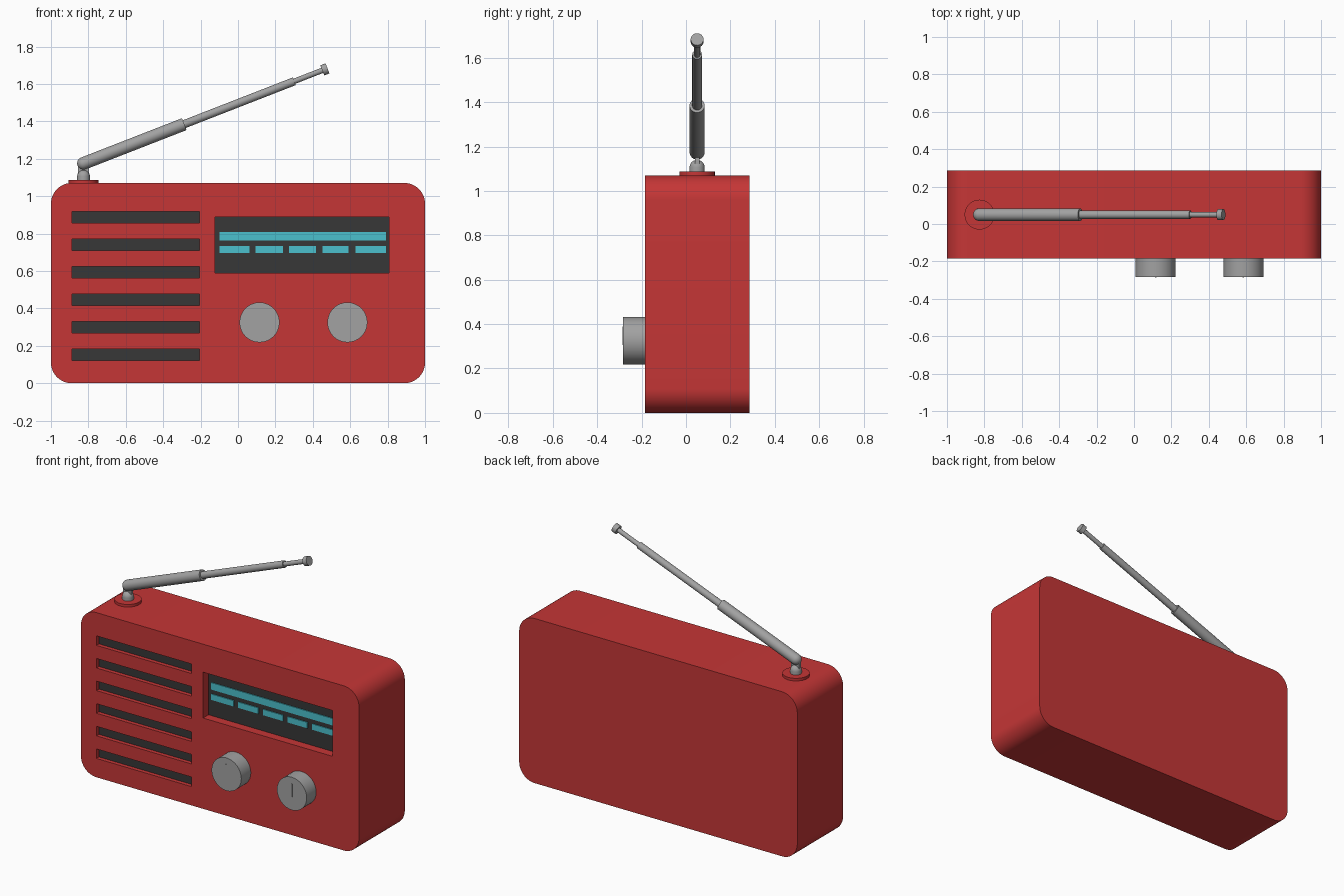
import bpy, bmesh, math
from mathutils import Vector, Matrix

if "Cube" in bpy.data.objects:
    bpy.data.objects.remove(bpy.data.objects["Cube"])


def material(name, rgb):
    m = bpy.data.materials.new(name)
    m.diffuse_color = (*rgb, 1)
    m.use_nodes = True
    m.node_tree.nodes["Principled BSDF"].inputs["Base Color"].default_value = m.diffuse_color
    return m


RED = material("red shell", (0.56, 0.037, 0.037))
DARK = material("dark grey", (0.038, 0.038, 0.038))
GREY = material("metal grey", (0.36, 0.36, 0.36))
CYAN = material("dial cyan", (0.07, 0.53, 0.61))


def finish(name, bm, mat):
    bmesh.ops.recalc_face_normals(bm, faces=bm.faces)
    me = bpy.data.meshes.new(name)
    bm.to_mesh(me)
    bm.free()
    if mat:
        me.materials.append(mat)
    ob = bpy.data.objects.new(name, me)
    bpy.context.collection.objects.link(ob)
    return ob


def smooth(ob):
    bpy.ops.object.select_all(action='DESELECT')
    ob.select_set(True)
    bpy.context.view_layer.objects.active = ob
    bpy.ops.object.shade_smooth_by_angle(angle=math.radians(35))


def add_box(bm, x0, x1, y0, y1, z0, z1):
    mat = Matrix.Translation(((x0 + x1) / 2, (y0 + y1) / 2, (z0 + z1) / 2))
    bmesh.ops.create_cube(bm, size=1, matrix=mat @ Matrix.Diagonal((x1 - x0, y1 - y0, z1 - z0, 1)))


def boxes(name, items, mat):
    bm = bmesh.new()
    for b in items:
        add_box(bm, *b)
    return finish(name, bm, mat)


def lathe(name, profile, origin, axis, mat, n=32):
    """Revolve (radius, distance) points about an axis."""
    rot = Vector((0, 0, 1)).rotation_difference(Vector(axis)).to_matrix()
    bm = bmesh.new()
    rings = []
    for r, t in profile:
        rings.append([bm.verts.new(Vector(origin) + rot @ Vector(
            (r * math.cos(a * math.tau / n), r * math.sin(a * math.tau / n), t))) for a in range(n)])
    for p, q in zip(rings, rings[1:]):
        for i in range(n):
            j = (i + 1) % n
            bm.faces.new((p[i], p[j], q[j], q[i]))
    bm.faces.new(rings[0])
    bm.faces.new(rings[-1])
    ob = finish(name, bm, mat)
    smooth(ob)
    return ob


FRONT, BACK, TOP, R = -0.185, 0.285, 1.07, 0.11

# Rounded body shell
bm = bmesh.new()
outline = []
for k, (cx, cz) in enumerate([(1 - R, TOP - R), (R - 1, TOP - R), (R - 1, R), (1 - R, R)]):
    for i in range(13):
        a = math.radians(90 * k + 90 * i / 12)
        outline.append(bm.verts.new((cx + R * math.cos(a), FRONT, cz + R * math.sin(a))))
face = bm.faces.new(outline)
ext = bmesh.ops.extrude_face_region(bm, geom=[face])
bmesh.ops.translate(bm, vec=(0, BACK - FRONT, 0),
                    verts=[v for v in ext['geom'] if isinstance(v, bmesh.types.BMVert)])
body = finish("body", bm, RED)

# Recesses for speaker slots and dial window
slots = [(-0.888, -0.205, 0.153 + 0.147 * i - 0.031, 0.153 + 0.147 * i + 0.031) for i in range(6)]
window = (-0.122, 0.808, 0.59, 0.888)
SLOT_Y, WIN_Y = FRONT + 0.03, FRONT + 0.06
recess = [(x0, x1, FRONT - 0.1, SLOT_Y, z0, z1) for x0, x1, z0, z1 in slots]
recess.append((window[0], window[1], FRONT - 0.1, WIN_Y, window[2], window[3]))
cutter = boxes("recess_cutter", recess, RED)
cutter.hide_render = True
mod = body.modifiers.new("recesses", 'BOOLEAN')
mod.operation = 'DIFFERENCE'
mod.solver = 'EXACT'
mod.object = cutter
smooth(body)
bpy.ops.object.modifier_apply(modifier=mod.name)
bpy.data.objects.remove(cutter)
smooth(body)

# Dark floors of the recesses
boxes("speaker_slots", [(x0, x1, SLOT_Y - 0.004, SLOT_Y + 0.002, z0, z1) for x0, x1, z0, z1 in slots], DARK)
boxes("dial_panel", [(window[0], window[1], WIN_Y - 0.004, WIN_Y + 0.002, window[2], window[3])], DARK)

# Dial scale bars
y0, y1 = WIN_Y - 0.01, WIN_Y - 0.003
dashes = [(-0.10, 0.062), (0.094, 0.24), (0.273, 0.418), (0.452, 0.592), (0.628, 0.79)]
boxes("dial_scale", [(-0.10, 0.79, y0, y1, 0.762, 0.807)]
      + [(a, b, y0, y1, 0.695, 0.733) for a, b in dashes], CYAN)

# Knobs with a fine pointer line
for side, x in (("left", 0.115), ("right", 0.585)):
    lathe(side + "_knob", [(0.107, 0), (0.107, 0.103)], (x, FRONT + 0.005, 0.325), (0, -1, 0), GREY)
    boxes(side + "_knob_pointer", [(x - 0.004, x + 0.004, -0.285, -0.28, 0.305, 0.39)], GREY)

# Antenna mount
AX, AY, AZ = -0.826, 0.05, 1.175
lathe("antenna_base", [(0.08, 0), (0.08, 0.02)], (AX, AY, TOP - 0.003), (0, 0, 1), RED)
dome = [(0.034 * math.cos(a * math.pi / 16), 0.036 + 0.034 * math.sin(a * math.pi / 16)) for a in range(8)]
lathe("antenna_post", [(0.034, 0)] + dome, (AX, AY, 1.07), (0, 0, 1), GREY)
boxes("antenna_hinge", [(AX - 0.03, AX + 0.03, AY - 0.01, AY + 0.01, 1.10, AZ)], GREY)

# Telescopic antenna: rounded lower tube, two thinner tubes, tip
d = Vector((0.9317, 0, 0.363)).normalized()
A = Vector((AX, AY, AZ))
cap = [(0.034 * math.sin(a * math.pi / 16), -0.034 * math.cos(a * math.pi / 16)) for a in range(1, 9)]
lathe("antenna_lower_tube", cap + [(0.034, 0.578)], A, d, GREY, 24)
lathe("antenna_middle_tube", [(0.022, 0.56), (0.022, 1.21)], A, d, GREY, 24)
lathe("antenna_upper_tube", [(0.0145, 1.19), (0.0145, 1.375)], A, d, GREY, 24)
lathe("antenna_tip", [(0.029, 1.37), (0.029, 1.4)], A, d, GREY, 24)
